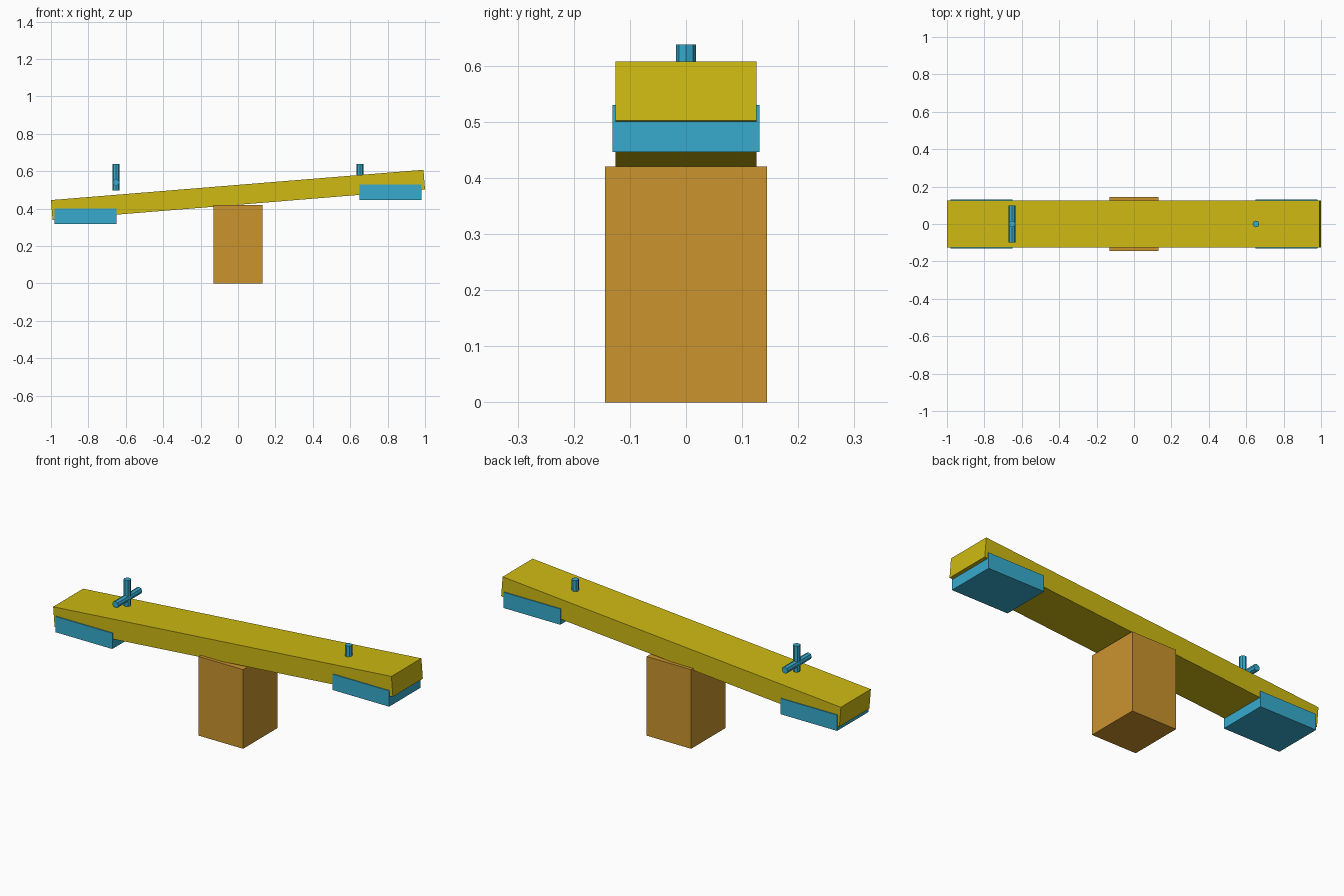
import bpy
from math import radians

cube = bpy.data.objects.get("Cube")
if cube:
    bpy.data.objects.remove(cube, do_unlink=True)


def material(name, rgb):
    m = bpy.data.materials.new(name)
    m.use_nodes = True
    m.diffuse_color = (*rgb, 1)
    bsdf = next(n for n in m.node_tree.nodes if n.type == 'BSDF_PRINCIPLED')
    bsdf.inputs["Base Color"].default_value = (*rgb, 1)
    return m


yellow = material("yellow paint", (0.62, 0.49, 0.006))
blue = material("blue paint", (0.038, 0.41, 0.62))
wood = material("orange wood", (0.59, 0.295, 0.027))


def finish(name, mat):
    ob = bpy.context.object
    ob.name = ob.data.name = name
    ob.data.materials.append(mat)
    return ob


def box(name, loc, size, mat, tilt=0):
    bpy.ops.mesh.primitive_cube_add(size=1, location=loc, rotation=(0, tilt, 0))
    ob = finish(name, mat)
    ob.scale = size
    return ob


def rod(name, loc, length, mat, turn=0):
    bpy.ops.mesh.primitive_cylinder_add(vertices=8, radius=0.018, depth=length,
                                        location=loc, rotation=(turn, 0, 0))
    return finish(name, mat)


# Support block and tilted plank
box("support_block", (0, 0, 0.21), (0.262, 0.288, 0.421), wood)
box("plank", (0, 0, 0.474), (1.998, 0.252, 0.106), yellow, radians(-4.65))

# Each end: level bumper below, post and crossbar handle above
for side, sign, bumper_z in (("right", -1, 0.359), ("left", 1, 0.488)):
    box(side + "_bumper", (sign * 0.815, 0, bumper_z), (0.333, 0.262, 0.084), blue)
    rod(side + "_handle_post", (sign * 0.652, 0, 0.568), 0.14, blue)
    rod(side + "_handle_bar", (sign * 0.652, 0, 0.54), 0.2, blue, radians(90))
